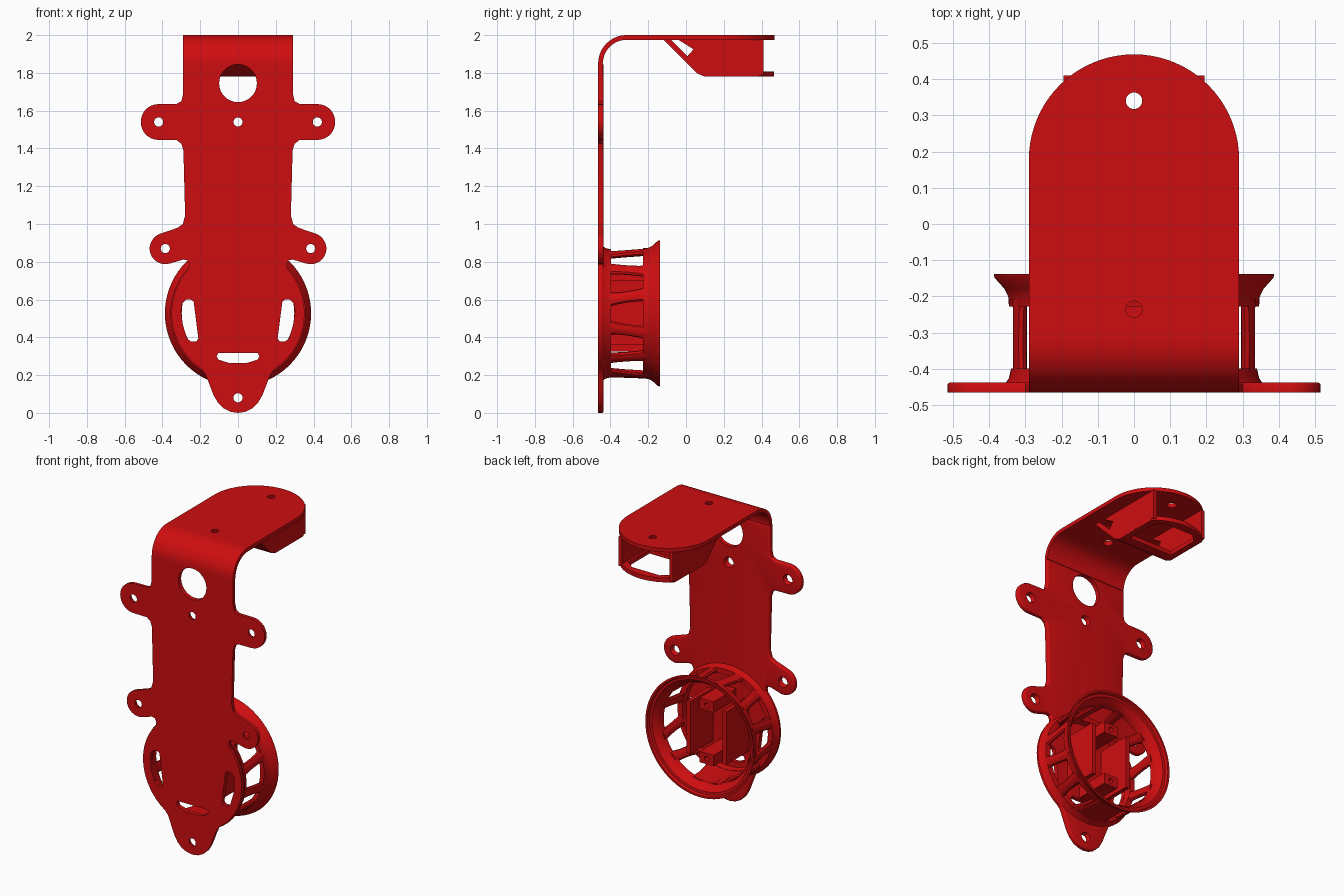
import bpy, bmesh, math
from mathutils import Vector

if "Cube" in bpy.data.objects:
    bpy.data.objects.remove(bpy.data.objects["Cube"])

red = bpy.data.materials.new("bright_red")
red.diffuse_color = (0.62, 0.004, 0.005, 1)
red.use_nodes = True
red.node_tree.nodes["Principled BSDF"].inputs["Base Color"].default_value = red.diffuse_color

FRONT = lambda u, v, d: (u, d, v)   # outline in x,z
SIDE = lambda u, v, d: (d, u, v)    # outline in y,z
TOP = lambda u, v, d: (u, v, d)     # outline in x,y
CZ = 0.527                          # cage axis height


def finish(name, bm, smooth=True):
    bmesh.ops.recalc_face_normals(bm, faces=bm.faces)
    me = bpy.data.meshes.new(name)
    bm.to_mesh(me)
    bm.free()
    ob = bpy.data.objects.new(name, me)
    bpy.context.collection.objects.link(ob)
    me.materials.append(red)
    if smooth:
        smooth_ob(ob)
    return ob


def select(ob):
    bpy.ops.object.select_all(action='DESELECT')
    ob.select_set(True)
    bpy.context.view_layer.objects.active = ob


def smooth_ob(ob):
    select(ob)
    bpy.ops.object.shade_smooth_by_angle(angle=math.radians(32))


def arc(cx, cy, r, a0, a1, n=14):
    return [(cx + r * math.cos(math.radians(a0 + (a1 - a0) * i / n)),
             cy + r * math.sin(math.radians(a0 + (a1 - a0) * i / n))) for i in range(n + 1)]


def prism(name, pts, plane, d0, d1, round_edge=0):
    """Extrude an outline from depth d0 to d1, rounding the d1 edge if asked."""
    bm = bmesh.new()
    lo = [bm.verts.new(plane(u, v, d0)) for u, v in pts]
    hi = [bm.verts.new(plane(u, v, d1)) for u, v in pts]
    n = len(pts)
    bm.faces.new(lo)
    cap = bm.faces.new(hi)
    for i in range(n):
        bm.faces.new((lo[i], lo[(i + 1) % n], hi[(i + 1) % n], hi[i]))
    bmesh.ops.recalc_face_normals(bm, faces=bm.faces)
    if round_edge:
        bmesh.ops.bevel(bm, geom=list(cap.edges), offset=round_edge, segments=3,
                        profile=0.5, affect='EDGES')
    return finish(name, bm)


def box(name, x0, x1, y0, y1, z0, z1):
    return prism(name, [(x0, y0), (x1, y0), (x1, y1), (x0, y1)], TOP, z0, z1)


def cone_cut(u, v, plane, d0, d1, r0, r1):
    bm = bmesh.new()
    a = [bm.verts.new(plane(*p, d0)) for p in arc(u, v, r0, 0, 360, 32)[:-1]]
    b = [bm.verts.new(plane(*p, d1)) for p in arc(u, v, r1, 0, 360, 32)[:-1]]
    bm.faces.new(a)
    bm.faces.new(b)
    for i in range(32):
        bm.faces.new((a[i], a[(i + 1) % 32], b[(i + 1) % 32], b[i]))
    return finish("cutter", bm, False)


def cut(ob, cutters):
    for c in cutters:
        select(ob)
        m = ob.modifiers.new("cut", 'BOOLEAN')
        m.operation, m.solver, m.object = 'DIFFERENCE', 'EXACT', c
        bpy.ops.object.modifier_apply(modifier=m.name)
        bpy.data.objects.remove(c)
    smooth_ob(ob)


def revolve(name, profile, a0=0, a1=360, n=72):
    """Turn a closed (radius, y) profile about the cage axis."""
    bm = bmesh.new()
    full = a1 - a0 == 360
    rings = []
    for i in range(n if full else n + 1):
        t = math.radians(a0 + (a1 - a0) * i / n)
        rings.append([bm.verts.new((r * math.cos(t), y, CZ + r * math.sin(t))) for r, y in profile])
    k = len(profile)
    for i in range(n):
        p, q = rings[i], rings[(i + 1) % len(rings)]
        for j in range(k):
            bm.faces.new((p[j], p[(j + 1) % k], q[(j + 1) % k], q[j]))
    if not full:
        bm.faces.new(rings[0])
        bm.faces.new(rings[-1])
    return finish(name, bm)


# Back plate: tail, round base, two pairs of rounded tabs
half = [(0.04, 0.006), (0.075, 0.023), (0.105, 0.052), (0.13, 0.095), (0.155, 0.16), (0.175, 0.21)]
half += arc(0, CZ, 0.352, -56, 42, 24)
half += [(0.257, 0.785), (0.268, 0.808), (0.29, 0.812)]
half += arc(0.385, 0.87, 0.083, -108, 72)
half += [(0.32, 0.98), (0.292, 1.0), (0.28, 1.045), (0.289, 1.39), (0.3, 1.425), (0.325, 1.444)]
half += arc(0.42, 1.54, 0.095, -90, 90)
half += [(0.325, 1.636), (0.3, 1.65), (0.29, 1.69), (0.29, 1.85)]
outline = [(0, 0)] + half + [(-x, z) for x, z in reversed(half)]
plate = prism("back_plate", outline, FRONT, -0.465, -0.437, 0.009)

slot = [(0.235, 0.59), (0.25, 0.6), (0.275, 0.6), (0.295, 0.58), (0.302, 0.54), (0.293, 0.47),
        (0.27, 0.395), (0.25, 0.378), (0.22, 0.378), (0.21, 0.395)]
low_slot = [(-0.105, 0.318), (0.105, 0.318), (0.113, 0.3), (0.105, 0.283), (0.05, 0.265),
            (-0.05, 0.265), (-0.105, 0.283), (-0.113, 0.3)]
cutters = [cone_cut(x, z, FRONT, -0.475, -0.427, 0.021, 0.036) for x, z in
           ((0, 0.08), (0, 1.54), (0.42, 1.54), (-0.42, 1.54), (0.385, 0.87), (-0.385, 0.87))]
cutters += [cone_cut(0, 1.745, FRONT, -0.5, -0.4, 0.1, 0.1),
            prism("cutter", low_slot, FRONT, -0.5, -0.4)]
cutters += [prism("cutter", [(s * x, z) for x, z in slot], FRONT, -0.5, -0.4) for s in (1, -1)]
cut(plate, cutters)

# Bend between the upright plate and the top plate
bend = arc(-0.315, 1.85, 0.15, 180, 90) + arc(-0.315, 1.85, 0.125, 90, 180)
prism("top_bend", bend, SIDE, -0.29, 0.29)

# Top plate with a round end
top_pts = [(-0.29, -0.315), (0.29, -0.315)] + arc(0, 0.178, 0.29, 0, 180, 40)
top_plate = prism("top_plate", top_pts, TOP, 1.975, 2.0)
cut(top_plate, [cone_cut(0, y, TOP, 2.01, 1.965, 0.02, 0.032) for y in (0.34, -0.235)])

# Housing under the top plate: side walls, sloping front, open bottom lip
wall = [(-0.045, 1.978), (0.04, 1.925), (0.0, 1.88), (0.09, 1.79), (0.41, 1.79), (0.41, 1.978)]
for s, side in ((1, "right"), (-1, "left")):
    prism(side + "_housing_wall", wall, SIDE, s * 0.195, s * 0.17)
ramp = [(-0.125, 1.98), (-0.085, 1.98), (0.075, 1.82), (0.12, 1.808), (0.12, 1.78), (0.1, 1.78),
        (0.06, 1.797)]
prism("housing_ramp", ramp, SIDE, -0.195, 0.195)
lip_pts = [(-0.195, 0.1), (0.195, 0.1)] + arc(0, 0.178, 0.288, 47.4, 132.6, 24)
lip = prism("housing_lip", lip_pts, TOP, 1.78, 1.807)
hole = [(-0.155, 0.15), (0.155, 0.15), (0.155, 0.36), (0.1, 0.41), (-0.1, 0.41), (-0.155, 0.36)]
cut(lip, [prism("cutter", hole, TOP, 1.7, 1.85)])

# Cage: foot ring, flared rim, solid lower panel
revolve("cage_foot", [(0.358, -0.445), (0.345, -0.425), (0.339, -0.398), (0.305, -0.398), (0.298, -0.445)])
revolve("cage_rim", [(0.345, -0.228), (0.347, -0.2), (0.358, -0.178), (0.385, -0.148), (0.387, -0.138),
                     (0.374, -0.138), (0.368, -0.155), (0.352, -0.157), (0.335, -0.18),
                     (0.322, -0.2), (0.318, -0.228)])
revolve("cage_lower_panel", [(0.338, -0.41), (0.345, -0.215), (0.318, -0.215), (0.306, -0.41)],
        252, 288, 12)

# Zigzag cage struts with an oval section
bm = bmesh.new()
for k in range(12):
    a, b = (13, 18) if k % 2 == 0 else (17, 12)
    loops = []
    for i in range(5):
        t = i / 4
        ang = math.radians(30 * k + a + (b - a) * t)
        out = Vector((math.cos(ang), 0, math.sin(ang)))
        tan = Vector((-math.sin(ang), 0, math.cos(ang)))
        c = out * (0.322 + 0.009 * t) + Vector((0, -0.412 + 0.205 * t, CZ))
        w = 0.031 + 0.008 * (2 * t - 1) ** 2
        loops.append([bm.verts.new(c + tan * w * math.cos(p * math.pi / 5)
                                   + out * 0.018 * math.sin(p * math.pi / 5)) for p in range(10)])
    for p, q in zip(loops, loops[1:]):
        for j in range(10):
            bm.faces.new((p[j], p[(j + 1) % 10], q[(j + 1) % 10], q[j]))
    bm.faces.new(loops[0])
    bm.faces.new(loops[-1])
finish("cage_struts", bm)

# Holder inside the cage: two upright walls and two screw blocks
for s, side in ((1, "right"), (-1, "left")):
    box(side + "_holder_wall", s * 0.115, s * 0.142, -0.44, -0.21, 0.36, 0.7)
for z, end in ((0.36, "lower"), (0.705, "upper")):
    block = box(end + "_screw_block", -0.05, 0.05, -0.44, -0.21, z - 0.035, z + 0.035)
    cut(block, [cone_cut(0, z, FRONT, -0.3, -0.2, 0.016, 0.016)])
